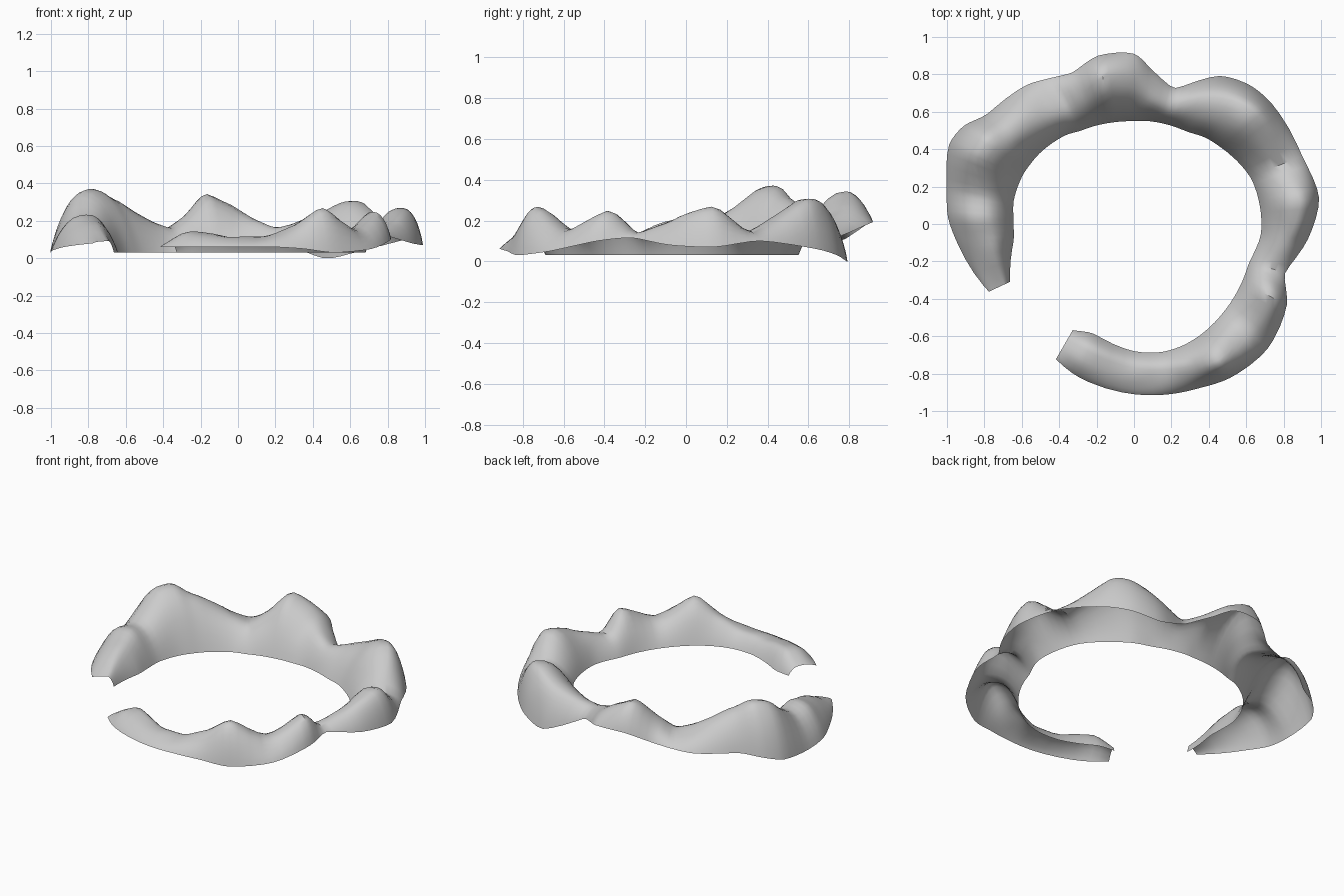
import bpy, bmesh, math
from mathutils import Vector, noise

if "Cube" in bpy.data.objects:
    bpy.data.objects.remove(bpy.data.objects["Cube"])

# Stations round the ring: angle, inner radius, outer radius, outer edge height, ridge height
STATIONS = [
    (205, .73, .856, .08, .09), (188, .65, .94, .06, .19), (178, .645, .995, .04, .235),
    (169, .655, 1.02, .03, .22), (157, .65, 1.075, .05, .345), (150, .64, 1.05, .08, .365),
    (143, .63, .98, .10, .31), (128, .60, .94, .10, .20), (120, .575, .90, .11, .165),
    (112, .565, .875, .13, .23),
    (102, .555, .92, .19, .34), (90, .55, .91, .19, .26), (83, .555, .826, .15, .21),
    (73, .56, .76, .10, .16), (60, .57, .914, .0, .22), (50, .60, .967, .03, .285),
    (41, .62, .978, .06, .30), (22, .67, .97, .10, .15), (8, .68, .999, .07, .27),
    (-5, .68, .933, .08, .20), (-18, .65, .85, .115, .14), (-28, .655, .925, .10, .25),
    (-43, .67, .977, .05, .15), (-58, .69, .97, .03, .265), (-68, .70, .945, .05, .18),
    (-78, .70, .93, .06, .12), (-90, .68, .91, .06, .11), (-110, .625, .87, .06, .145),
    (-120, .655, .834, .06, .08)]
STEPS = 4       # rows between stations
ACROSS = 7      # columns each side of the ridge


def spline(p0, p1, p2, p3, t):
    """Smooth blend with softened tangents."""
    out = []
    for a, b, c, d in zip(p0, p1, p2, p3):
        m1, m2 = (c - a) * .35, (d - b) * .35
        out.append((2*t**3 - 3*t*t + 1)*b + (t**3 - 2*t*t + t)*m1
                   + (3*t*t - 2*t**3)*c + (t**3 - t*t)*m2)
    return out


def rows():
    n = len(STATIONS)
    for i in range(n - 1):
        quad = [STATIONS[min(max(i + k, 0), n - 1)] for k in (-1, 0, 1, 2)]
        for s in range(STEPS):
            yield spline(*quad, s / STEPS)
    yield STATIONS[-1]


def section(ang, ri, ro, zo, h):
    """Hollow domed cross-section from inner foot over the ridge to outer foot."""
    zi, a, pts = .03, math.radians(ang), []
    f = min(max(.42 + 1.0 * (h - .1), .4), .65) + .09 * math.cos(a - .5)
    for j in range(2 * ACROSS + 1):
        u = j / ACROSS
        side = u if u <= 1 else 2 - u
        base = zi if u <= 1 else zo
        # columns bunch up at the steep feet
        reach = side ** 1.4
        w = f * reach if u <= 1 else 1 - (1 - f) * reach
        rise = (1 - (1 - reach) ** 2.2) ** (.95 if u <= 1 else .85)
        r = ri + (ro - ri) * w
        p = Vector((r * math.cos(a), r * math.sin(a), base + (h - base) * rise))
        # rocky unevenness on the slopes
        p.z += .012 * rise * noise.noise(p * 8)
        p.z = max(p.z, 0)
        pts.append(p)
    return pts


# Broken ring of hills, open underneath
bm = bmesh.new()
grid = [[bm.verts.new(p) for p in section(*r)] for r in rows()]
for a, b in zip(grid, grid[1:]):
    for j in range(2 * ACROSS):
        bm.faces.new((a[j], a[j + 1], b[j + 1], b[j]))
bmesh.ops.recalc_face_normals(bm, faces=bm.faces)
bm.normal_update()
if sum(f.normal.z for f in bm.faces) < 0:
    bmesh.ops.reverse_faces(bm, faces=bm.faces)
mesh = bpy.data.meshes.new("hill_ring")
bm.to_mesh(mesh)
bm.free()
ring = bpy.data.objects.new("hill_ring", mesh)
bpy.context.collection.objects.link(ring)
bpy.context.view_layer.objects.active = ring
ring.select_set(True)
bpy.ops.object.shade_smooth_by_angle(angle=math.radians(40))
